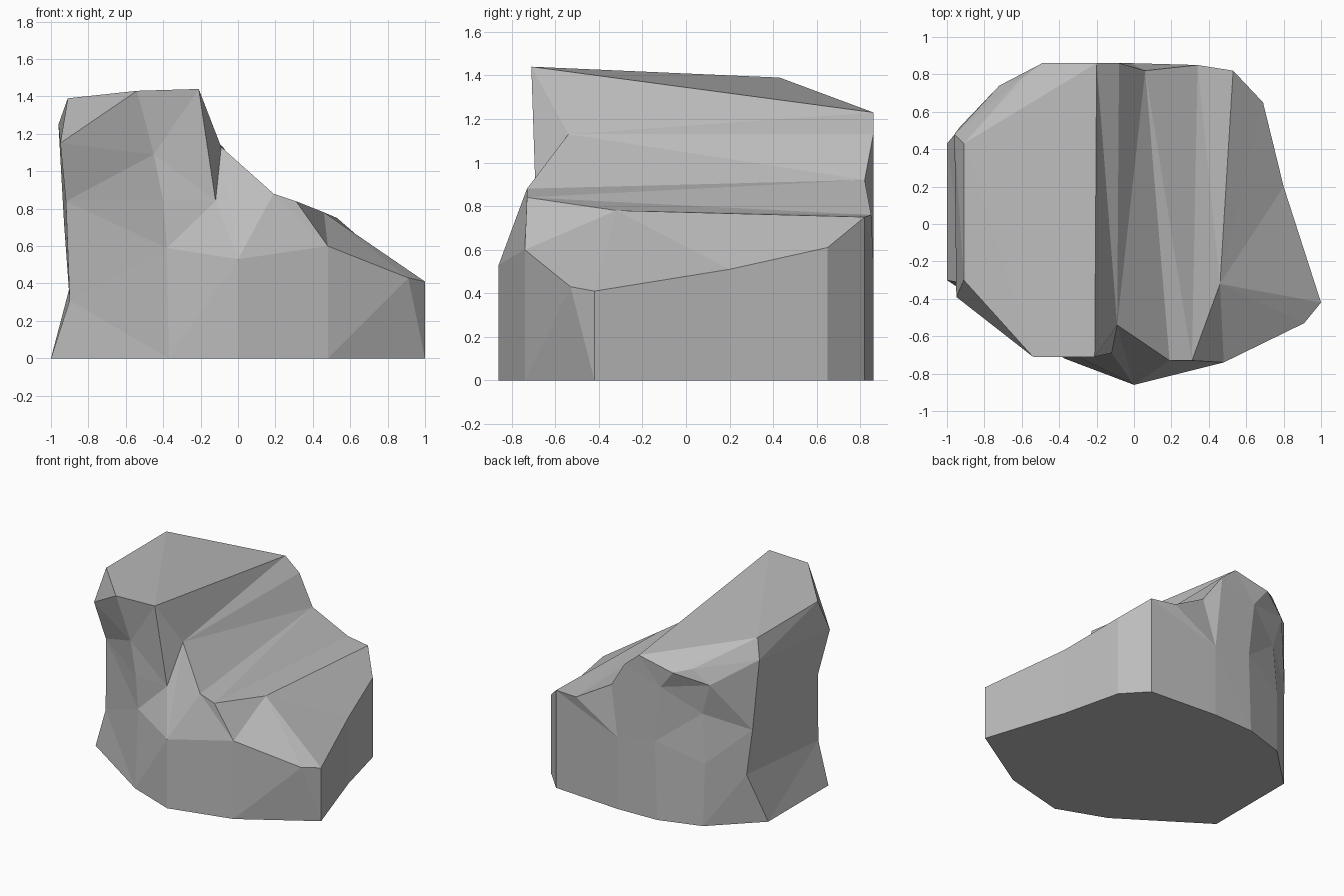
import bpy
import bmesh
from mathutils import Vector

old_cube = bpy.data.objects.get("Cube")
if old_cube:
    bpy.data.objects.remove(old_cube, do_unlink=True)

bm = bmesh.new()
corners = {}


def corner(point):
    """Reuse one mesh vertex for every point that is shared between faces."""
    if point not in corners:
        corners[point] = bm.verts.new(point)
    return corners[point]


def face(*points):
    """Add one flat facet, ignoring collapsed ones."""
    verts = [corner(p) for p in points]
    if len(set(verts)) == len(verts):
        bm.faces.new(verts)


def gap(a, b):
    return (Vector(a) - Vector(b)).length


def skin(left, right):
    """Bridge two point chains with triangles, taking the shorter diagonal."""
    i = j = 0
    while i < len(left) - 1 or j < len(right) - 1:
        can_left = i < len(left) - 1
        can_right = j < len(right) - 1
        if can_left and (not can_right or
                         gap(left[i + 1], right[j]) <= gap(left[i], right[j + 1])):
            face(left[i], right[j], left[i + 1])
            i += 1
        else:
            face(left[i], right[j], right[j + 1])
            j += 1


# Named landmarks on the upper surface
peak_front = (-.21, -.71, 1.44)
peak_back = (-.2, .86, 1.23)
crown_front = (-.54, -.71, 1.43)
crown_side_front = (-.91, -.3, 1.39)
crown_side_back = (-.91, .43, 1.39)
crown_back = (-.49, .86, 1.17)
crown_notch = (-.6, .78, 1.2)
notch_front = (-.12, -.69, .84)
spur_front = (-.09, -.54, 1.13)
spur_back = (-.08, .86, 1.13)
slope_front = (.19, -.73, .88)
slope_back = (.06, .82, .92)
shelf_front = (.31, -.73, .84)
shelf_back = (.34, .85, .76)
hump = (.46, -.32, .78)
hump_back = (.53, .82, .75)
lip_front = (.48, -.74, .6)
lip_corner = (.91, -.53, .43)
lip_tip = (1, -.42, .41)
lip_side = (.8, .2, .51)
lip_back = (.69, .65, .61)
prow = (0, -.86, .53)
back_mid = (-.02, .86, .55)


def foot(point):
    return (point[0], point[1], 0)


# Wall columns, each running from the ground up to the rim
side_front = [(-1, -.3, 0), (-.9, -.32, .31), (-.92, -.29, .84),
              (-.95, -.39, 1.15), crown_side_front]
front_left = [(-.37, -.72, 0), (-.38, -.67, .59), (-.4, -.67, .84),
              (-.45, -.66, 1.09), crown_front]
front_mid = [foot(prow), prow, notch_front, peak_front]
side_back = [(-1, .43, 0), (-.9, .55, .38), (-.93, .52, .72),
             (-.96, .48, 1.25), crown_side_back]
back_corner = [(-.67, .75, 0), (-.68, .74, .48), (-.65, .73, .85),
               (-.72, .74, 1.09), crown_notch]
back_left = [(-.35, .85, 0), (-.33, .85, .6), (-.38, .85, 1.03), crown_back]
back_centre = [foot(back_mid), back_mid, spur_back, peak_back]

# Tall side of the rock
skin(side_back, side_front)
skin(side_front, front_left)
skin(front_left, front_mid)
skin(back_corner, side_back)
skin(back_left, back_corner)
skin(back_centre, back_left)

# Front notch and prow
face(notch_front, spur_front, peak_front)
face(notch_front, prow, spur_front)
face(prow, slope_front, spur_front)
skin([foot(prow), prow, slope_front], [foot(lip_front), lip_front, shelf_front])

# Low side of the rock
face(foot(lip_front), foot(lip_tip), lip_corner)
face(foot(lip_front), lip_corner, lip_front)
face(foot(lip_tip), lip_tip, lip_corner)
low_rim = [lip_tip, lip_side, lip_back, hump_back]
for a, b in zip(low_rim, low_rim[1:]):
    face(foot(a), foot(b), b, a)
    face(a, b, hump)

# Back wall under the slope
face(foot(hump_back), foot(back_mid), back_mid, hump_back)
for a, b in ((hump_back, shelf_back), (shelf_back, slope_back), (slope_back, spur_back)):
    face(a, back_mid, b)

# Long sloping strips from front to back
ridges = [(peak_front, peak_back), (spur_front, spur_back), (slope_front, slope_back),
          (shelf_front, shelf_back), (hump, hump_back)]
for (a, b), (c, d) in zip(ridges, ridges[1:]):
    skin([a, b], [c, d])
face(shelf_front, lip_front, hump)
face(lip_front, lip_corner, hump)
face(lip_corner, lip_tip, hump)

# Crown facets fan out from the rear side corner
crown = [crown_side_front, crown_front, peak_front, peak_back, crown_back, crown_notch]
for a, b in zip(crown, crown[1:]):
    face(crown_side_back, a, b)

# Flat underside
open_edges = [e for e in bm.edges if e.is_boundary]
bmesh.ops.holes_fill(bm, edges=open_edges, sides=0)
bmesh.ops.recalc_face_normals(bm, faces=bm.faces)

mesh = bpy.data.meshes.new("rock")
bm.to_mesh(mesh)
bm.free()
rock = bpy.data.objects.new("rock", mesh)
bpy.context.collection.objects.link(rock)

stone = bpy.data.materials.new("grey_stone")
stone.use_nodes = True
grey = (.5, .5, .5, 1)
stone.diffuse_color = grey
stone.node_tree.nodes["Principled BSDF"].inputs["Base Color"].default_value = grey
mesh.materials.append(stone)
